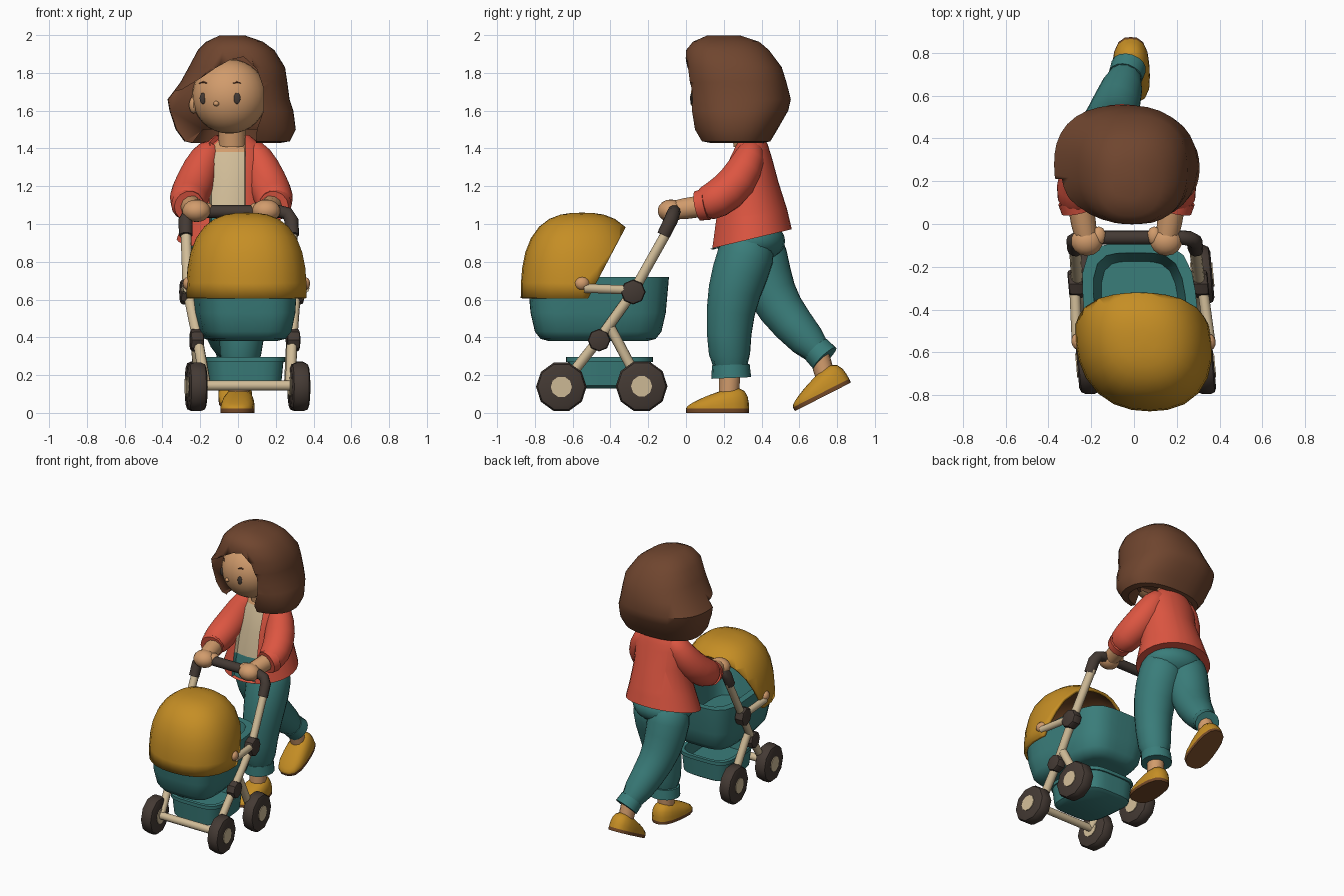
import bpy, bmesh
from math import sin, cos, pi, radians, sqrt
from mathutils import Vector, Matrix

if "Cube" in bpy.data.objects:
    bpy.data.objects.remove(bpy.data.objects["Cube"])


def material(name, *rgb):
    m = bpy.data.materials.new(name)
    m.use_nodes = True
    m.diffuse_color = (*rgb, 1)
    m.node_tree.nodes["Principled BSDF"].inputs["Base Color"].default_value = (*rgb, 1)
    return m


HAIR = material("hair brown", .16, .06, .028)
SKIN = material("warm skin", .64, .33, .15)
RED = material("coral red", .72, .092, .053)
TEAL = material("teal cloth", .042, .205, .195)
GOLD = material("mustard", .56, .27, .018)
BEIGE = material("beige", .63, .5, .31)
DARK = material("dark rubber", .058, .042, .034)
SOLE = material("sole brown", .17, .065, .02)

# The pram drifts slightly sideways toward its front
PRAM = Matrix(((1, -.09, 0, -.005), (0, 1, 0, 0), (0, 0, 1, 0), (0, 0, 0, 1)))
WORLD = Matrix.Identity(4)


def finish(name, bm, mats, xf=WORLD, rule=None, angle=40):
    """Turn a bmesh into a shaded object; rule picks a material from a face centre."""
    bmesh.ops.recalc_face_normals(bm, faces=bm.faces)
    if rule:
        for f in bm.faces:
            f.material_index = rule(f.calc_center_median())
    bm.transform(xf)
    me = bpy.data.meshes.new(name)
    bm.to_mesh(me)
    bm.free()
    for m in mats if isinstance(mats, list) else [mats]:
        me.materials.append(m)
    ob = bpy.data.objects.new(name, me)
    bpy.context.collection.objects.link(ob)
    bpy.ops.object.select_all(action='DESELECT')
    ob.select_set(True)
    bpy.context.view_layer.objects.active = ob
    bpy.ops.object.shade_smooth_by_angle(angle=radians(angle))
    return ob


def skin_rings(rings):
    """Bridge equal rings of points and cap both ends."""
    bm = bmesh.new()
    vs = [[bm.verts.new(p) for p in r] for r in rings]
    n = len(vs[0])
    for a, b in zip(vs, vs[1:]):
        for i in range(n):
            j = (i + 1) % n
            bm.faces.new((a[i], a[j], b[j], b[i]))
    bm.faces.new(vs[0][::-1])
    bm.faces.new(vs[-1])
    return bm


def oval(x, y, z, rx, ry, slope=0, p=2, n=28):
    """Superelliptic horizontal ring, optionally tilted along y."""
    pts = []
    for i in range(n):
        c, s = cos(2 * pi * i / n), sin(2 * pi * i / n)
        k = (abs(c) ** p + abs(s) ** p) ** (-1 / p)
        pts.append(Vector((x + rx * c * k, y + ry * s * k, z + slope * ry * s * k)))
    return pts


def tube(name, path, mat, xf=WORLD, n=10, soft=0):
    """Round tube through (x, y, z, radius) points."""
    pts = [Vector(p[:3]) for p in path]
    dirs = [(pts[min(i + 1, len(pts) - 1)] - pts[max(i - 1, 0)]).normalized()
            for i in range(len(pts))]
    q = dirs[0].to_track_quat('Z', 'Y')
    rings = []
    for i, p in enumerate(pts):
        if i:
            q = dirs[i - 1].rotation_difference(dirs[i]) @ q
        rings.append([p + path[i][3] * (q @ Vector((cos(2 * pi * k / n), sin(2 * pi * k / n), 0)))
                      for k in range(n)])
    ob = finish(name, skin_rings(rings), mat, xf)
    if soft:
        ob.modifiers.new("soften", 'SUBSURF').levels = soft
        ob.modifiers["soften"].render_levels = soft


def ball(name, loc, size, mat, xf=WORLD, seg=20):
    bm = bmesh.new()
    bmesh.ops.create_uvsphere(bm, u_segments=seg, v_segments=seg // 2 + 2, radius=1)
    bm.transform(Matrix.Translation(loc) @ Matrix.Diagonal((*size, 1)))
    finish(name, bm, mat, xf)


def slice_at(bm, co, no, remove=False):
    bmesh.ops.bisect_plane(bm, geom=bm.verts[:] + bm.edges[:] + bm.faces[:],
                           plane_co=co, plane_no=no, clear_outer=remove)


def disc(name, loc, r, w, mat, bevel=0, n=10):
    """Short cylinder along x, with rounded rims."""
    bm = bmesh.new()
    bmesh.ops.create_cone(bm, cap_ends=True, segments=n, radius1=r, radius2=r, depth=w)
    if bevel:
        rim = [e for e in bm.edges if abs(e.verts[0].co.z - e.verts[1].co.z) < 1e-5]
        bmesh.ops.bevel(bm, geom=rim, offset=bevel, segments=2, affect='EDGES', profile=.5)
    bm.transform(Matrix.Translation(loc) @ Matrix.Rotation(pi / 2, 4, 'Y'))
    finish(name, bm, mat, PRAM)


# ---- Pram body: tub and basket
def bin_shape(name, y, levels):
    rings = [oval(0, y, z, rx, ry, 0, 4.2, 32) for z, rx, ry in levels]
    finish(name, skin_rings(rings), TEAL, PRAM)


bin_shape("pram_tub", -.465, [(.38, .16, .26), (.392, .205, .305), (.43, .235, .335), (.53, .255, .358),
                              (.72, .265, .375), (.72, .215, .33), (.5, .18, .29)])
bin_shape("pram_basket", -.405, [(.13, .165, .185), (.145, .19, .208), (.27, .202, .22), (.27, .212, .23),
                                 (.295, .212, .23), (.295, .185, .205), (.2, .175, .19)])

# ---- Pram canopy: rounded dome shell with an open rear
bm = bmesh.new()
bmesh.ops.create_uvsphere(bm, u_segments=24, v_segments=18, radius=1)
for v in bm.verts:
    x, y, z = v.co
    plan = (abs(x) ** 2.3 + abs(y) ** 2.3) ** (1 / 2.3)
    k = (plan ** 2.7 + abs(z) ** 2.7) ** (-1 / 2.7)
    v.co = Vector((x * k * .318, y * k * .325 - .55, z * k * .455 + .605))
slice_at(bm, (0, 0, .607), (0, 0, -1), True)
slice_at(bm, (0, -.31, 1), (0, .36, -.19), True)
canopy = finish("pram_canopy", bm, [GOLD, SOLE], PRAM)
shell = canopy.modifiers.new("shell", 'SOLIDIFY')
shell.thickness, shell.offset, shell.material_offset = .02, -1, 1

# ---- Pram frame and wheels
for s, side in ((1, "left"), (-1, "right")):
    tube(side + "_main_tube", [(s * .28, -.1, .96, .028), (s * .285, -.28, .64, .028),
                               (s * .25, -.46, .39, .028), (s * .225, -.65, .15, .028)], BEIGE, PRAM)
    tube(side + "_rear_tube", [(s * .255, -.4, .45, .028), (s * .24 + .015, -.235, .14, .028)], BEIGE, PRAM)
    tube(side + "_canopy_arm", [(s * .298, -.28, .65, .025), (s * .31, -.54, .66, .025)], BEIGE, PRAM)
    ball(side + "_canopy_knob", (s * .308, -.55, .685), (.03, .04, .035), SKIN, PRAM, 10)
    disc(side + "_upper_joint", (s * .292, -.28, .64), .066, .07, DARK, .015, 8)
    disc(side + "_lower_joint", (s * .255, -.46, .385), .06, .07, DARK, .015, 8)
    for end, y, r, dx in (("front", -.66, .134, 0), ("rear", -.235, .137, .03)):
        disc(f"{side}_{end}_wheel", (s * .272 + dx, y, r + .004), r, .095, DARK, .028, 10)
        disc(f"{side}_{end}_hub", (s * .272 + dx, y, r + .004), .056, .105, BEIGE, 0, 10)
tube("front_axle", [(-.25, -.66, .145, .027), (.25, -.66, .145, .027)], BEIGE, PRAM)
half = [(.282, -.12, .94, .036), (.28, -.08, 1.02, .038), (.26, -.068, 1.055, .036),
        (.22, -.063, 1.066, .034)]
tube("handlebar", half + [(-x, y, z, r) for x, y, z, r in half[::-1]], DARK, PRAM)

# ---- Legs and shoes
ball("hips", (-.055, .34, .91), (.22, .185, .12), TEAL)
tube("standing_leg", [(.02, .34, .97, .13), (.03, .325, .84, .165), (.04, .25, .65, .148),
                      (.02, .22, .42, .122), (.005, .24, .19, .112)], TEAL, n=12, soft=1)
tube("standing_cuff", [(.005, .237, .255, .1), (.005, .24, .185, .105)], TEAL, n=16)
tube("trailing_leg", [(-.13, .37, .97, .13), (-.135, .385, .84, .16), (-.12, .45, .62, .135),
                      (-.085, .55, .48, .118), (-.025, .735, .285, .088)], TEAL, n=12, soft=1)
tube("trailing_cuff", [(-.04, .69, .335, .08), (-.025, .735, .288, .083)], TEAL, n=16)
tube("standing_ankle", [(.005, .235, .25, .06), (.005, .225, .07, .055)], SKIN)
tube("trailing_ankle", [(-.03, .7, .32, .055), (-.02, .745, .17, .052)], SKIN)


def shoe(name, xf):
    """Boxy slip-on with a low toe and raised heel."""
    bm = bmesh.new()
    bmesh.ops.create_uvsphere(bm, u_segments=18, v_segments=14, radius=1)
    for v in bm.verts:
        x, y, z = v.co / sum(abs(c) ** 2.8 for c in v.co) ** (1 / 2.8)
        v.co = (x * (.088 - .008 * y), y * .167, max(z, 0) * (.092 + .058 * y) + .018 * (z > -.01))
    bmesh.ops.remove_doubles(bm, verts=bm.verts, dist=.0001)
    slice_at(bm, (0, 0, .022), (0, 0, 1))
    finish(name, bm, [GOLD, SOLE], xf, lambda c: int(c.z < .022))


shoe("standing_shoe", Matrix.Translation((.0, .167, 0)) @ Matrix.Rotation(radians(-4), 4, 'Z'))
shoe("trailing_shoe", Matrix.Translation((-.015, .725, .085)) @ Matrix.Rotation(radians(27), 4, 'X'))

# ---- Jacket, flared at the hem, open over shirt, trousers and neckline
bm = skin_rings([oval(*r) for r in ((-.055, .342, .92, .27, .218, .24), (-.045, .34, 1.05, .23, .195, .15),
                                    (-.03, .335, 1.22, .19, .155), (-.03, .34, 1.35, .19, .115),
                                    (-.03, .345, 1.42, .15, .088), (-.03, .345, 1.47, .09, .065))])
for x in (-.15, .04):
    slice_at(bm, (x, 0, 0), (1, 0, 0))
for z in (1.04, 1.39):
    slice_at(bm, (0, 0, z), (0, 0, 1))


def in_opening(c):
    return c.y < .31 and -.149 < c.x < .039


bmesh.ops.recalc_face_normals(bm, faces=bm.faces)
bmesh.ops.inset_region(bm, faces=[f for f in bm.faces if in_opening(f.calc_center_median())],
                       thickness=.0005, depth=-.022)
finish("jacket", bm, [RED, BEIGE, SKIN, TEAL], WORLD,
       lambda c: 0 if not in_opening(c) else 2 if c.z > 1.39 else 1 if c.z > 1.04 else 3)

# ---- Arms, mirrored about the walker's own centre line
for s, side in ((1, "left"), (-1, "right")):
    def arm(*pts):
        return [(s * x - .035, *rest) for x, *rest in pts]
    tube(side + "_sleeve", arm((.08, .35, 1.42, .055), (.135, .345, 1.365, .088), (.19, .28, 1.22, .112),
                               (.235, .16, 1.12, .108), (.225, .06, 1.095, .09)), RED, n=12, soft=1)
    tube(side + "_sleeve_cuff", arm((.235, .11, 1.105, .086), (.224, .062, 1.095, .08)), RED, n=14)
    tube(side + "_forearm", arm((.22, .12, 1.1, .06), (.2, -.0, 1.082, .058), (.185, -.08, 1.07, .05)), SKIN)
    ball(side + "_hand", (s * .185 - .035, -.08, 1.07), (.076, .07, .06), SKIN, seg=14)
    ball(side + "_thumb", (s * .13 - .035, -.055, 1.085), (.035, .045, .028), SKIN, seg=10)

# ---- Head and face
tube("neck", [(-.03, .3, 1.56, .07), (-.03, .325, 1.42, .075)], SKIN, n=14)
CENTRE, SIZE = Vector((-.045, .205, 1.675)), Vector((.198, .18, .197))
ball("head", CENTRE, SIZE, SKIN, seg=28)
ball("ear", (-.235, .19, 1.63), (.025, .035, .045), SKIN, seg=10)
ball("nose", (-.115, .043, 1.637), (.016, .02, .014), SKIN, seg=10)


def on_face(x, z):
    u, w = (x - CENTRE.x) / SIZE.x, (z - CENTRE.z) / SIZE.z
    return Vector((x, CENTRE.y - SIZE.y * sqrt(1 - u * u - w * w), z))


for x, side in ((-.185, "right"), (-.005, "left")):
    ball(side + "_eye", on_face(x, 1.665), (.018, .007, .03), DARK, seg=12)
    tube(side + "_brow", [(*on_face(x - .02, 1.745), .003), (*on_face(x, 1.752), .005),
                          (*on_face(x + .02, 1.746), .003)], HAIR, n=6)

# ---- Bobbed hair, swept back below the fringe on one side of the face
hair = finish("hair", skin_rings([oval(*r, 0, 2.4, 36) for r in (
    (-.02, .28, 1.5, .19, .12), (-.01, .265, 1.43, .24, .15), (-.005, .262, 1.438, .28, .185),
    (-.012, .262, 1.5, .318, .222), (-.035, .274, 1.6, .328, .267), (-.05, .278, 1.66, .323, .277),
    (-.022, .264, 1.75, .283, .268), (-.006, .252, 1.83, .255, .255), (-.01, .22, 1.92, .203, .22),
    (-.018, .212, 1.965, .15, .175), (-.03, .2, 1.997, .07, .09))]), HAIR)
outline = ((.03, 1.885), (.1, 1.82), (.135, 1.72), (.135, 1.6), (.1, 1.5), (.09, 1.35), (-.5, 1.35),
           (-.5, 1.67), (-.3, 1.71), (-.2, 1.77), (-.12, 1.825), (-.04, 1.87))
cutter = finish("face_cutter", skin_rings([[Vector((x, y, z)) for x, z in outline] for y in (-.2, .21)]), HAIR)
cutter.hide_render = True
bpy.context.view_layer.objects.active = hair
cut = hair.modifiers.new("face opening", 'BOOLEAN')
cut.operation, cut.solver, cut.object = 'DIFFERENCE', 'EXACT', cutter
bpy.ops.object.modifier_apply(modifier=cut.name)
bpy.data.objects.remove(cutter)
